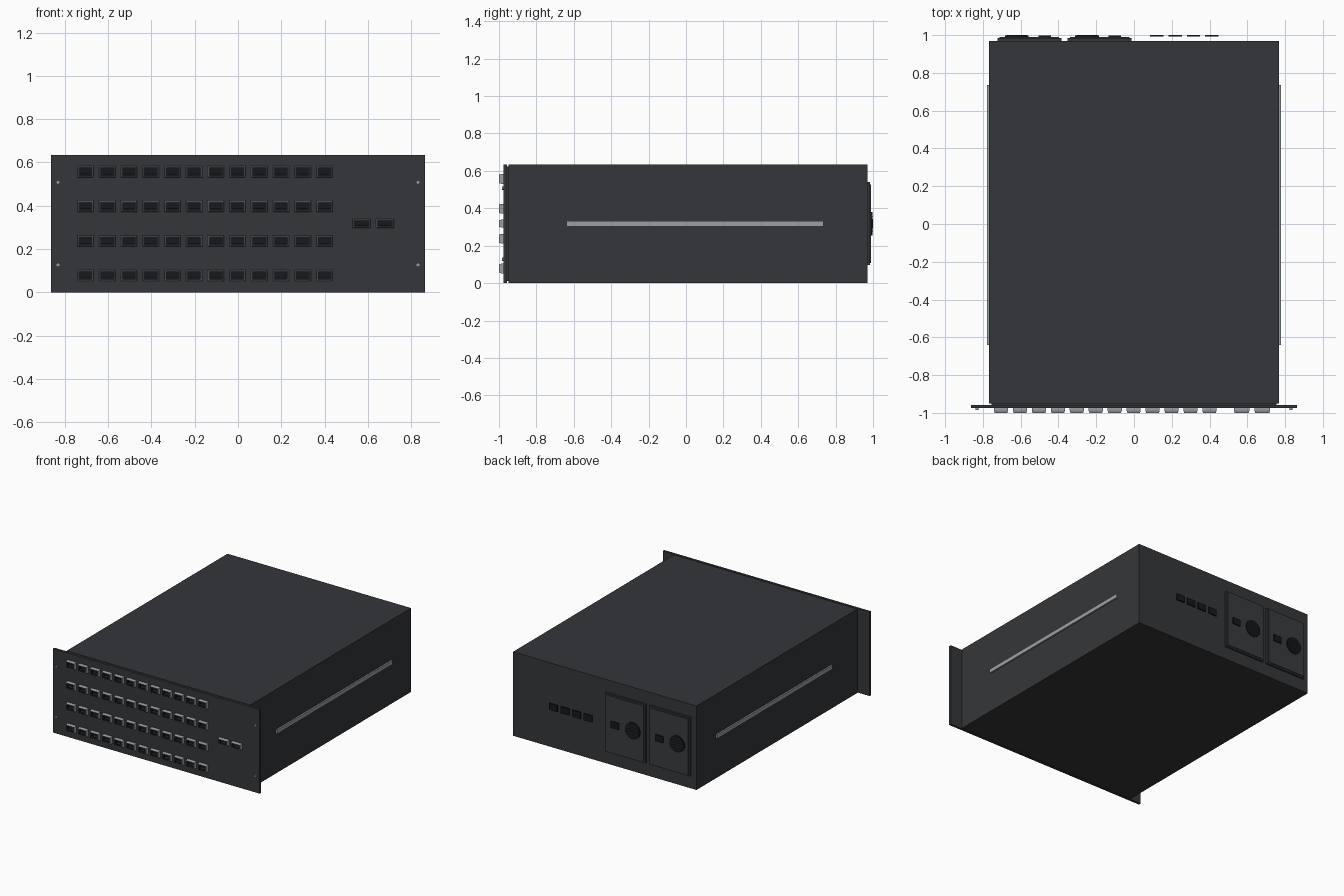
import bpy, bmesh, math
from mathutils import Matrix

if "Cube" in bpy.data.objects:
    bpy.data.objects.remove(bpy.data.objects["Cube"])


def material(name, rgb):
    m = bpy.data.materials.new(name)
    m.diffuse_color = (*rgb, 1)
    m.use_nodes = True
    m.node_tree.nodes["Principled BSDF"].inputs["Base Color"].default_value = m.diffuse_color
    return m


CASE = material("case_grey", (0.035, 0.037, 0.041))
PLATE = material("plate_grey", (0.04, 0.044, 0.048))
DARK = material("dark", (0.008, 0.009, 0.012))
METAL = material("metal", (0.32, 0.34, 0.36))
RAIL = material("rail_metal", (0.32, 0.36, 0.38))


def finish(bm, name, *mats):
    bmesh.ops.recalc_face_normals(bm, faces=bm.faces)
    me = bpy.data.meshes.new(name)
    bm.to_mesh(me)
    bm.free()
    for m in mats:
        me.materials.append(m)
    ob = bpy.data.objects.new(name, me)
    bpy.context.collection.objects.link(ob)
    return ob


def box(name, x, y, z, mat):
    """Box from (min, max) ranges."""
    bm = bmesh.new()
    bmesh.ops.create_cube(bm, size=1)
    for v in bm.verts:
        v.co = [r[0] if c < 0 else r[1] for c, r in zip(v.co, (x, y, z))]
    return finish(bm, name, mat)


def disc(name, x, y, z, r, seg, mat):
    """Cylinder lying along y, with y as (min, max)."""
    bm = bmesh.new()
    turn = Matrix.Translation((x, sum(y) / 2, z)) @ Matrix.Rotation(math.pi / 2, 4, 'X')
    bmesh.ops.create_cone(bm, cap_ends=True, segments=seg, radius1=r, radius2=r,
                          depth=y[1] - y[0], matrix=turn)
    ob = finish(bm, name, mat)
    for p in ob.data.polygons:
        p.use_smooth = len(p.vertices) == 4
    return ob


def port_mesh(name, w, h):
    """Tapered socket frame with a dark recess, made of stacked rectangles."""
    bm = bmesh.new()
    profile = [(0, -0.972), (0, -0.988), (0.004, -1.0), (0.007, -1.0), (0.007, -0.976)]
    rings = []
    for inset, y in profile:
        a, b = w / 2 - inset, h / 2 - inset
        rings.append([bm.verts.new((sx * a, y, sz * b))
                      for sx, sz in ((-1, -1), (1, -1), (1, 1), (-1, 1))])
    for k in range(len(rings) - 1):
        for i in range(4):
            j = (i + 1) % 4
            f = bm.faces.new((rings[k][i], rings[k][j], rings[k + 1][j], rings[k + 1][i]))
            f.material_index = int(k == 3)
    bm.faces.new(rings[-1]).material_index = 1
    bm.faces.new(rings[0])
    # contact strip inside the opening
    res = bmesh.ops.create_cube(bm, size=1)
    for v in res["verts"]:
        v.co = (v.co.x * w * 0.6, -0.984 + v.co.y * 0.016, -h * 0.2 + v.co.z * 0.004)
    for f in {f for v in res["verts"] for f in v.link_faces}:
        f.material_index = 2
    ob = finish(bm, name, METAL, DARK, PLATE)
    return ob


def spread(first, name, points):
    """Place the first object and linked copies at (x, z) points."""
    for i, (x, z) in enumerate(points):
        ob = first
        if i:
            ob = bpy.data.objects.new(f"{name}_{i + 1}", first.data)
            bpy.context.collection.objects.link(ob)
        ob.location = (x, 0, z)


# Case and rack-mount front panel
box("case", (-0.767, 0.767), (-0.95, 0.97), (0, 0.634), CASE)
box("panel_neck", (-0.755, 0.755), (-0.96, -0.949), (0.01, 0.624), CASE)
box("front_panel", (-0.864, 0.864), (-0.975, -0.957), (0, 0.634), CASE)

# Side rails and panel screws
for s, side in ((-1, "left"), (1, "right")):
    box(f"{side}_rail", sorted((s * 0.765, s * 0.778)), (-0.64, 0.735), (0.302, 0.332), RAIL)
    for z in (0.127, 0.508):
        disc(f"{side}_panel_screw", s * 0.831, (-0.985, -0.97), z, 0.009, 16, METAL)

# Front sockets: four rows of twelve, plus two wide slots
spread(port_mesh("network_port", 0.075, 0.052), "network_port",
       [(-0.704 + 0.1003 * i, 0.078 + 0.1597 * r) for r in range(4) for i in range(12)])
spread(port_mesh("fibre_slot", 0.082, 0.042), "fibre_slot", [(0.57, 0.318), (0.679, 0.318)])

# Power supplies on the back
for n, x in enumerate((-0.554, -0.182), 1):
    box(f"power_supply_{n}", (x - 0.169, x + 0.169), (0.965, 0.984), (0.096, 0.54), CASE)
    box(f"power_supply_face_{n}", (x - 0.157, x + 0.157), (0.98, 0.99), (0.108, 0.528), PLATE)
    box(f"power_inlet_{n}", (x + 0.048, x + 0.114), (0.985, 0.998), (0.293, 0.343), DARK)
    fan = x - 0.067
    disc(f"fan_{n}", fan, (0.985, 0.997), 0.318, 0.063, 32, DARK)
    for k in range(-2, 3):
        z = k * 0.02
        half = math.sqrt(0.055 ** 2 - z * z)
        box(f"fan_{n}_slat", (fan - half, fan + half), (0.995, 1.0),
            (0.316 + z, 0.32 + z), PLATE)

# Small service ports on the back
for i in range(4):
    x = 0.121 + 0.097 * i
    box(f"service_port_{i + 1}", (x - 0.035, x + 0.035), (0.992, 1.0), (0.293, 0.343), DARK)
